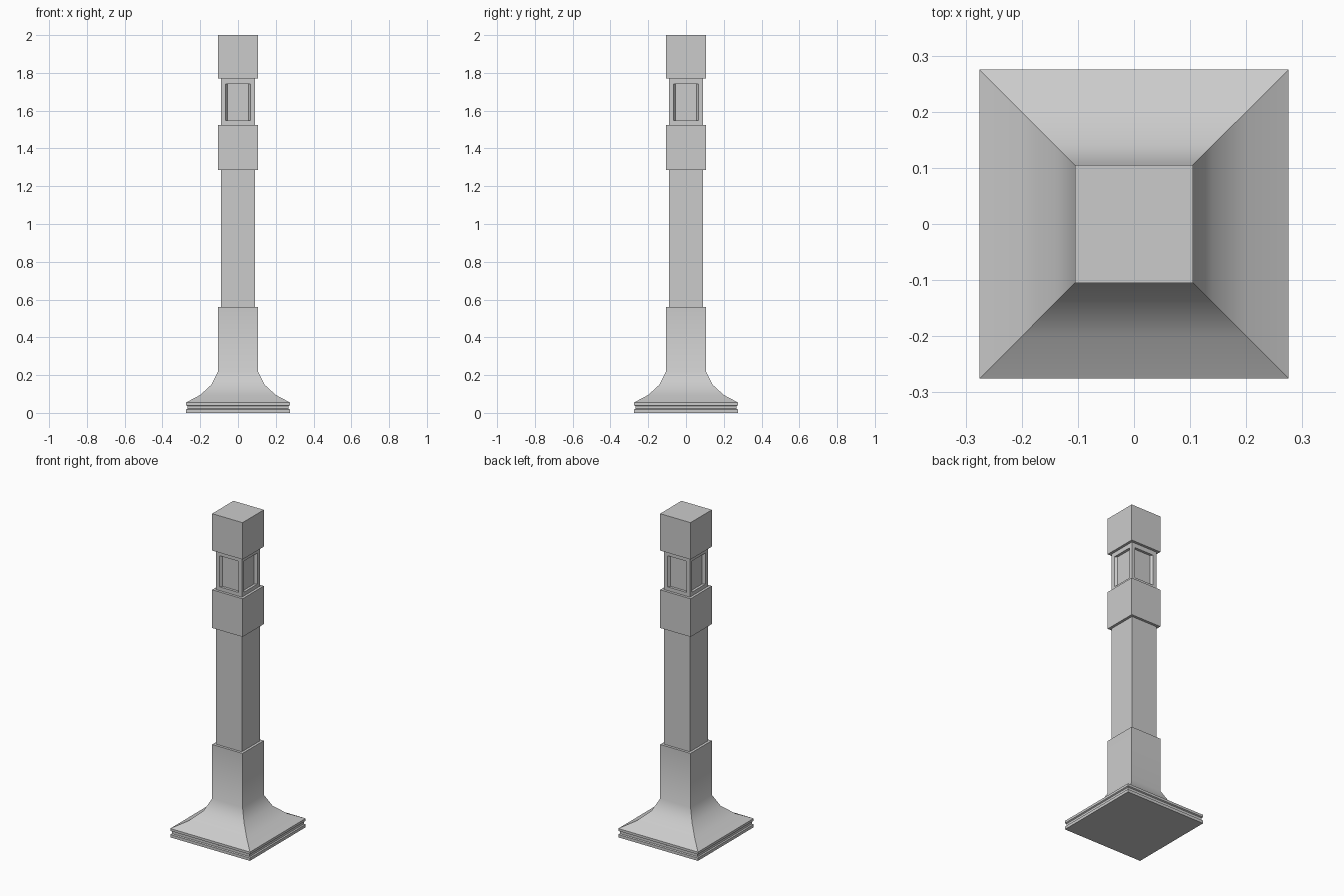
import bpy, bmesh, math
from mathutils import Vector

if "Cube" in bpy.data.objects:
    bpy.data.objects.remove(bpy.data.objects["Cube"])

# (half width, height) profile of the square post, bottom to top
BASE = [(0.275, 0), (0.275, 0.018), (0.268, 0.022), (0.268, 0.036), (0.275, 0.04),
        (0.275, 0.055), (0.2, 0.095), (0.14, 0.15), (0.105, 0.222), (0.105, 0.56)]
SHAFT = [(0.089, 0.56), (0.089, 1.287)]
COLLAR = [(0.105, 1.287), (0.105, 1.525)]
NECK = [(0.089, 1.525), (0.089, 1.77)]
CAP = [(0.105, 1.77), (0.105, 2.0)]

bm = bmesh.new()
rings = []
for h, z in BASE + SHAFT + COLLAR + NECK + CAP:
    rings.append([bm.verts.new((sx * h, sy * h, z))
                  for sx, sy in ((-1, -1), (1, -1), (1, 1), (-1, 1))])
bm.faces.new(rings[0][::-1])
bm.faces.new(rings[-1])
neck_faces = []
neck_index = len(BASE + SHAFT + COLLAR)
for r in range(len(rings) - 1):
    a, b = rings[r], rings[r + 1]
    for i in range(4):
        j = (i + 1) % 4
        f = bm.faces.new((a[i], a[j], b[j], b[i]))
        if r == neck_index:
            neck_faces.append(f)
bm.normal_update()


def place(face, n, depth, half):
    """Move a panel face to a given depth and half width."""
    t = Vector((-n.y, n.x, 0))
    for v in face.verts:
        z = 1.742 if v.co.z > 1.65 else 1.548
        side = half if v.co.dot(t) > 0 else -half
        v.co = n * depth + t * side + Vector((0, 0, z))


# Recessed window panels with splayed sides
for f in neck_faces:
    n = f.normal.copy()
    bmesh.ops.inset_individual(bm, faces=[f], thickness=0.02)
    place(f, n, 0.089, 0.066)
    inner = bmesh.ops.extrude_discrete_faces(bm, faces=[f])["faces"][0]
    place(inner, n, 0.073, 0.055)

bmesh.ops.recalc_face_normals(bm, faces=bm.faces[:])
mesh = bpy.data.meshes.new("bollard_post")
bm.to_mesh(mesh)
bm.free()
post = bpy.data.objects.new("bollard_post", mesh)
bpy.context.collection.objects.link(post)
bpy.context.view_layer.objects.active = post
post.select_set(True)
bpy.ops.object.shade_smooth_by_angle(angle=math.radians(35))
